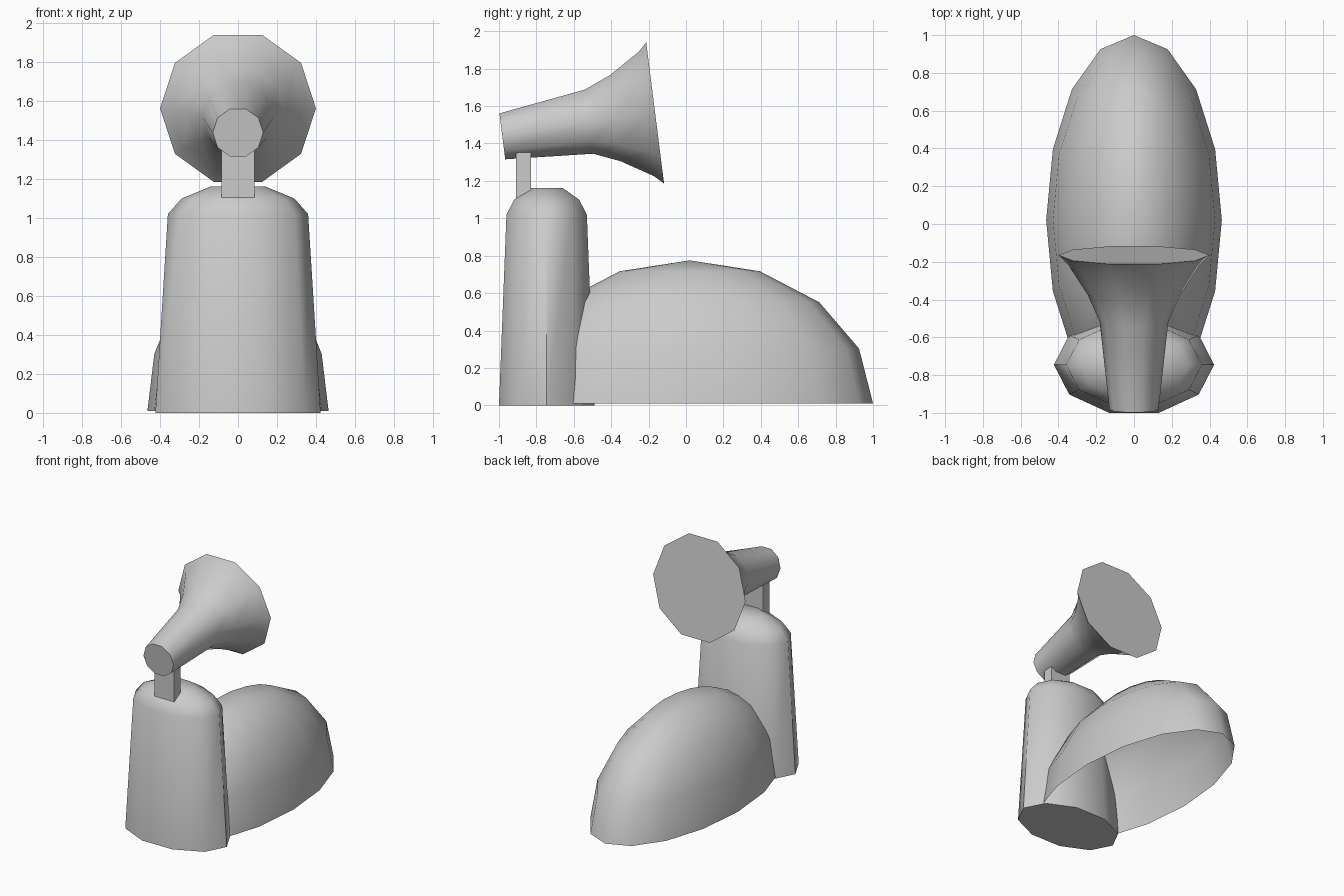
import bpy, bmesh, math
from mathutils import Matrix

if "Cube" in bpy.data.objects:
    bpy.data.objects.remove(bpy.data.objects["Cube"])

SIDES = 10


def finish(name, bm, smooth=True):
    bmesh.ops.recalc_face_normals(bm, faces=bm.faces)
    mesh = bpy.data.meshes.new(name)
    bm.to_mesh(mesh)
    bm.free()
    obj = bpy.data.objects.new(name, mesh)
    bpy.context.collection.objects.link(obj)
    if smooth:
        bpy.ops.object.select_all(action='DESELECT')
        obj.select_set(True)
        bpy.context.view_layer.objects.active = obj
        bpy.ops.object.shade_smooth_by_angle(angle=math.radians(45))
    return obj


def loft(name, rings, tilt=0.0):
    """Skin ten-sided rings (y, z, x radius, depth radius), closed at both ends."""
    bm = bmesh.new()
    rows = []
    for y, z, rx, rd in rings:
        row = []
        for i in range(SIDES):
            a = 2 * math.pi * i / SIDES
            d = rd * math.sin(a)
            row.append(bm.verts.new((rx * math.cos(a),
                                     y + d * math.cos(tilt),
                                     z + d * math.sin(tilt))))
        rows.append(row)
    for low, high in zip(rows, rows[1:]):
        for i in range(SIDES):
            j = (i + 1) % SIDES
            bm.faces.new((low[i], low[j], high[j], high[i]))
    bm.faces.new(rows[0])
    bm.faces.new(rows[-1])
    return finish(name, bm)


# Tapered oval tower with a stepped dome on top
loft("tower", [(-0.745, 0.00, 0.424, 0.268),
               (-0.745, 1.02, 0.360, 0.226),
               (-0.745, 1.10, 0.290, 0.182),
               (-0.745, 1.162, 0.140, 0.090)])

# Flared horn, tilted slightly upwards
loft("horn", [(-0.982, 1.438, 0.130, 0.130),
              (-0.517, 1.517, 0.182, 0.182),
              (-0.378, 1.535, 0.244, 0.244),
              (-0.212, 1.557, 0.352, 0.352),
              (-0.165, 1.563, 0.400, 0.400)], tilt=math.radians(90 + 7.2))

# Post carrying the horn
bm = bmesh.new()
bmesh.ops.create_cube(bm, size=1, matrix=Matrix.Translation((0, -0.87, 1.225))
                      @ Matrix.Diagonal((0.17, 0.08, 0.29, 1)))
finish("horn_post", bm, smooth=False)

# Half-ellipsoid shell, open underneath
bm = bmesh.new()
bmesh.ops.create_uvsphere(bm, u_segments=16, v_segments=8, radius=1)
bmesh.ops.delete(bm, geom=[v for v in bm.verts if v.co.z < -0.01], context='VERTS')
bmesh.ops.transform(bm, verts=bm.verts, matrix=Matrix.Translation((0, 0.02, 0.01))
                    @ Matrix.Diagonal((0.465, 0.98, 0.765, 1)))
finish("shell", bm)
